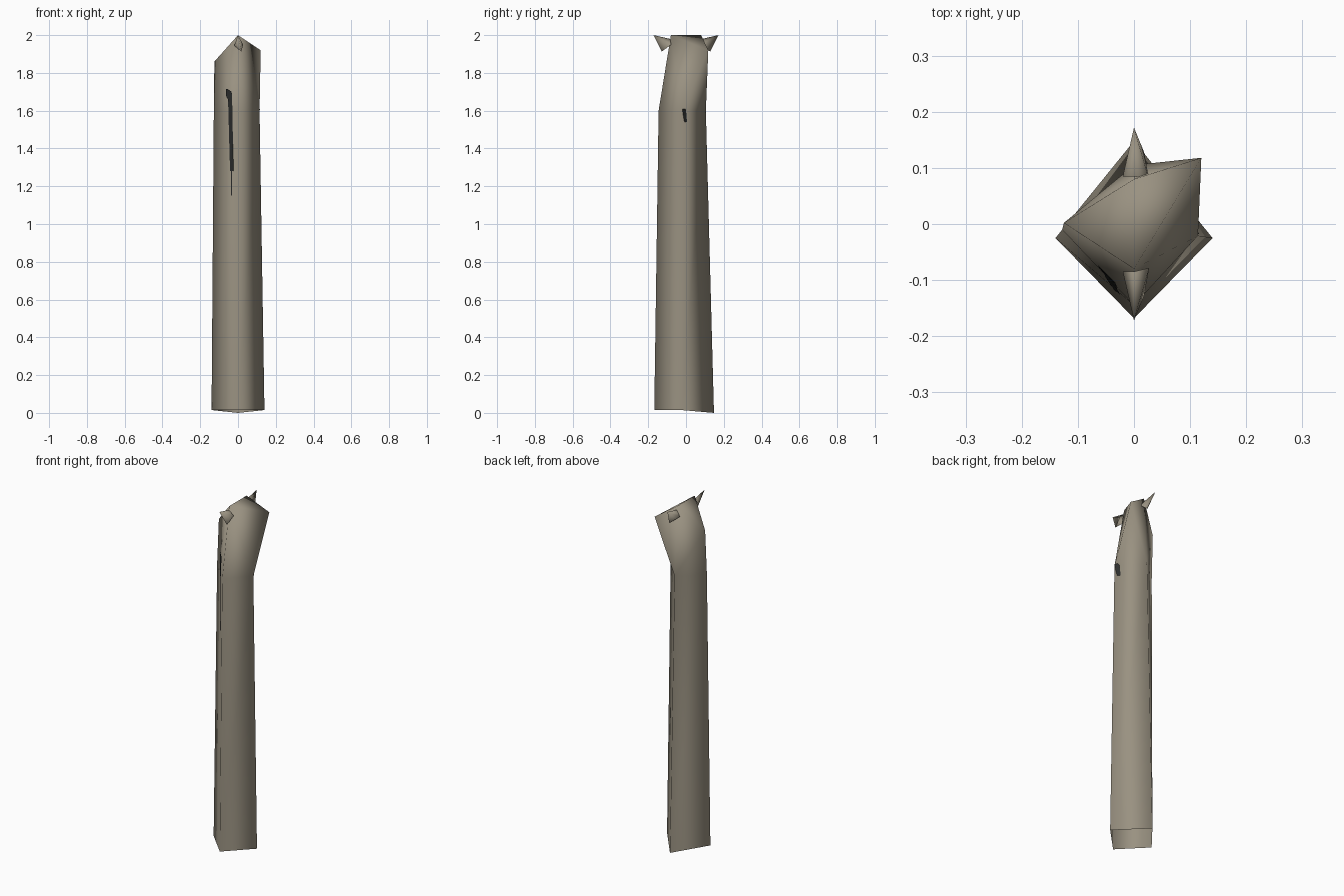
import bpy
from mathutils import Vector
from mathutils.bvhtree import BVHTree

if "Cube" in bpy.data.objects:
    bpy.data.objects.remove(bpy.data.objects["Cube"])


def material(name, rgb):
    mat = bpy.data.materials.new(name)
    mat.diffuse_color = (*rgb, 1)
    mat.use_nodes = True
    mat.node_tree.nodes["Principled BSDF"].inputs["Base Color"].default_value = mat.diffuse_color
    return mat


stone = material("weathered_stone", (0.32, 0.285, 0.22))
dark = material("near_black", (0.025, 0.027, 0.026))


def make(name, verts, faces, mat=stone):
    mesh = bpy.data.meshes.new(name)
    mesh.from_pydata(verts, [], faces)
    mesh.materials.append(mat)
    for p in mesh.polygons:
        p.use_smooth = True
    mesh.validate()
    obj = bpy.data.objects.new(name, mesh)
    bpy.context.collection.objects.link(obj)
    return obj


# Four-sided shaft, open underneath; rings run left, front, right, back
rings = [
    [(-0.14, -0.025, 0.015), (0, -0.168, 0.015), (0.14, -0.025, 0.015), (0, 0.148, 0)],
    [(-0.128, -0.01, 1.6), (0, -0.145, 1.6), (0.114, -0.021, 1.6), (0, 0.105, 1.6)],
    [(-0.125, 0.002, 1.86), (0, -0.08, 2.0), (0.12, 0.118, 1.92), (0, 0.08, 2.0)],
]
verts = [v for ring in rings for v in ring]
faces = []
for i in range(4):
    j = (i + 1) % 4
    faces.append((i, j, 4 + j, 4 + i))
# Leaning head, folded outward along its diagonals
faces += [(4, 5, 9, 8), (5, 6, 9), (6, 10, 9),
          (6, 7, 10), (7, 11, 10), (7, 4, 8, 11)]
# Ridged top, running smoothly into the head
faces += [(8, 9, 11), (9, 10, 11)]
make("shaft", verts, faces)
surface = BVHTree.FromPolygons([Vector(v) for v in verts], faces)


# Dark marks laid on the shaft; each row is height, left edge, right edge
def mark(name, axis, rows):
    pts = []
    for z, a, b in rows:
        for k in (a, b):
            if axis == "y":
                start, ray = Vector((k, -1, z)), Vector((0, 1, 0))
            else:
                start, ray = Vector((1, k, z)), Vector((-1, 0, 0))
            hit = surface.ray_cast(start, ray)[0]
            pts.append(hit - ray * 0.003)
    quads = [(2 * i, 2 * i + 2, 2 * i + 3, 2 * i + 1) for i in range(len(rows) - 1)]
    make(name, pts, quads, dark)


mark("front_mark", "y", [(1.715, -0.064, -0.056), (1.70, -0.064, -0.034),
                         (1.675, -0.062, -0.031), (1.66, -0.053, -0.031),
                         (1.6, -0.051, -0.030), (1.45, -0.047, -0.027),
                         (1.28, -0.042, -0.024)])
mark("front_mark_tail", "y", [(1.28, -0.038, -0.031), (1.15, -0.036, -0.031)])
mark("side_mark", "x", [(1.61, -0.018, -0.004), (1.6, -0.018, 0.0),
                        (1.57, -0.014, 0.003), (1.54, -0.008, 0.005)])

# Small pointed horns, one leaning out at the front and one at the back
for name, s in (("front_horn", -1), ("back_horn", 1)):
    horn = [(0, s * 0.172, 2.0), (-0.02, s * 0.085, 1.945),
            (0.018, s * 0.128, 1.913), (0.027, s * 0.078, 1.95),
            (0, s * 0.085, 1.98)]
    sides = [(0, 1, 2), (0, 2, 3), (0, 3, 4), (0, 4, 1)]
    if s > 0:
        sides = [f[::-1] for f in sides]
    make(name, horn, sides)
